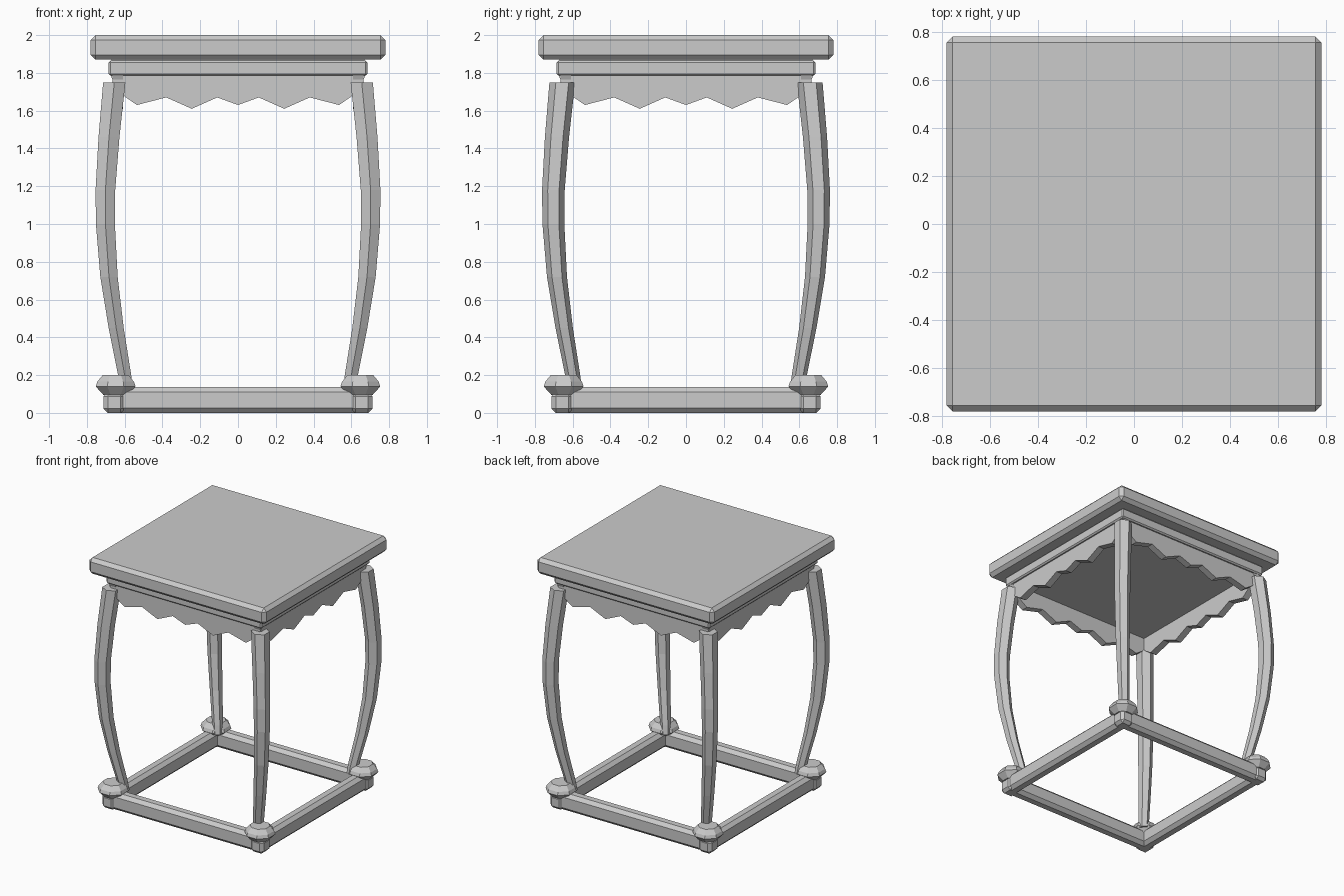
import bpy, bmesh, math

if "Cube" in bpy.data.objects:
    bpy.data.objects.remove(bpy.data.objects["Cube"])


def finish(bm, name):
    bmesh.ops.recalc_face_normals(bm, faces=bm.faces)
    me = bpy.data.meshes.new(name)
    bm.to_mesh(me)
    bm.free()
    ob = bpy.data.objects.new(name, me)
    bpy.context.collection.objects.link(ob)
    return ob


def box(name, center, size, bevel):
    bm = bmesh.new()
    bmesh.ops.create_cube(bm, size=1)
    for v in bm.verts:
        v.co = [c + s * k for c, s, k in zip(center, size, v.co)]
    if bevel:
        bmesh.ops.bevel(bm, geom=bm.edges[:], offset=bevel, segments=1,
                        affect='EDGES', profile=0.5)
    return finish(bm, name)


def loft(name, rings, sides, turn, sx, sy):
    """Skin horizontal polygon rings (offset from axis on both x and y, z, radius)."""
    bm = bmesh.new()
    loops = []
    for c, z, r in rings:
        loops.append([bm.verts.new((sx * c + r * math.cos(turn + math.tau * i / sides),
                                    sy * c + r * math.sin(turn + math.tau * i / sides), z))
                      for i in range(sides)])
    for a, b in zip(loops, loops[1:]):
        for i in range(sides):
            j = (i + 1) % sides
            bm.faces.new((a[i], a[j], b[j], b[i]))
    bm.faces.new(loops[0])
    bm.faces.new(loops[-1])
    return finish(bm, name)


def apron(name, angle):
    # Zigzag board: right half of lower edge, mirrored, then extruded
    half = [(0, 1.63), (0.11, 1.67), (0.245, 1.61), (0.38, 1.67), (0.535, 1.63), (0.60, 1.675),
            (0.655, 1.74), (0.675, 1.79)]
    pts = half + [(-x, z) for x, z in reversed(half[1:])]
    bm = bmesh.new()
    face = bm.faces.new([bm.verts.new((x, -0.665, z)) for x, z in pts])
    new = bmesh.ops.extrude_face_region(bm, geom=[face])['geom']
    bmesh.ops.translate(bm, vec=(0, 0.055, 0),
                        verts=[g for g in new if isinstance(g, bmesh.types.BMVert)])
    ob = finish(bm, name)
    ob.rotation_euler.z = angle
    return ob


# Table top and the moulding beneath it
box("table_top", (0, 0, 1.935), (1.56, 1.56, 0.13), 0.026)
box("neck", (0, 0, 1.865), (1.34, 1.34, 0.02), 0)
box("under_moulding", (0, 0, 1.825), (1.37, 1.37, 0.08), 0.01)

# Aprons and base rails on four sides
for i, side in enumerate(("front", "right", "back", "left")):
    apron(side + "_apron", i * math.pi / 2)
    rail = box(side + "_rail", (0, -0.65, 0.0685), (1.32, 0.10, 0.137), 0.026)
    rail.rotation_euler.z = i * math.pi / 2

# Bowed hexagonal legs, octagonal knobs and small feet at the corners
leg = [(0.59, 0.13, 0.038), (0.60, 0.2, 0.04), (0.645, 0.45, 0.046), (0.683, 0.72, 0.053),
       (0.702, 1.0, 0.058), (0.702, 1.18, 0.06), (0.683, 1.46, 0.064), (0.655, 1.75, 0.068)]
knob = [(0.648, 0.095, 0.07), (0.648, 0.14, 0.114), (0.648, 0.165, 0.105), (0.648, 0.2, 0.074)]
for sx, sy, where in ((-1, -1, "front_left"), (1, -1, "front_right"),
                      (1, 1, "back_right"), (-1, 1, "back_left")):
    loft(where + "_leg", leg, 6, math.pi / 2, sx, sy)
    loft(where + "_knob", knob, 8, math.pi / 8, sx, sy)
    box(where + "_foot", (sx * 0.655, sy * 0.655, 0.055), (0.112, 0.112, 0.11), 0.022)
